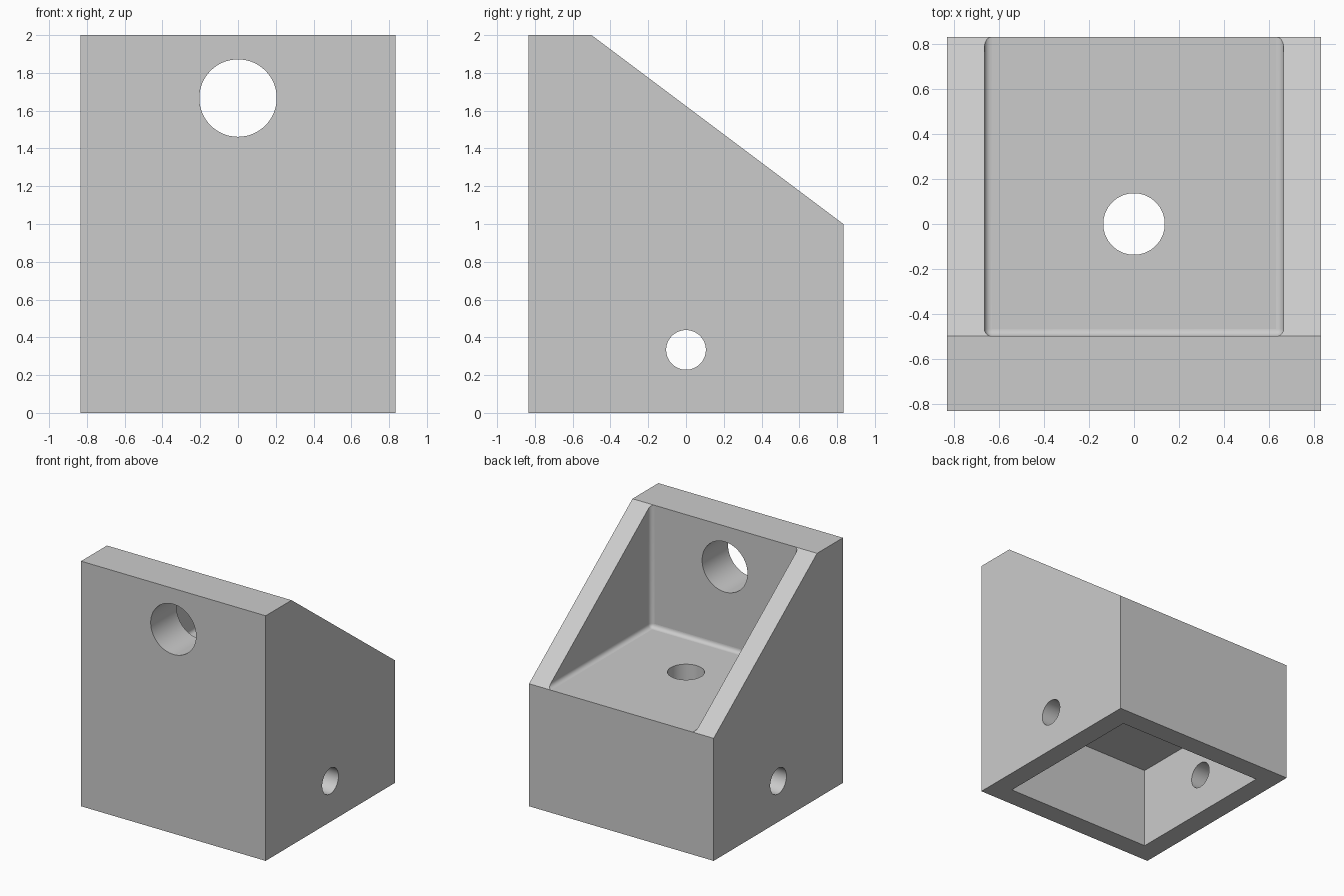
import bpy, bmesh, math
from mathutils import Matrix, Vector

if "Cube" in bpy.data.objects:
    bpy.data.objects.remove(bpy.data.objects["Cube"])

HALF = 5 / 6          # half width and depth of the block
WALL = 1 / 6          # thin wall thickness
INNER = HALF - WALL   # half width of the hollows


def make_object(name, bm):
    bmesh.ops.recalc_face_normals(bm, faces=bm.faces)
    mesh = bpy.data.meshes.new(name)
    bm.to_mesh(mesh)
    bm.free()
    obj = bpy.data.objects.new(name, mesh)
    bpy.context.scene.collection.objects.link(obj)
    return obj


def box(name, low, high, fillet=0):
    low, high = Vector(low), Vector(high)
    bm = bmesh.new()
    bmesh.ops.create_cube(bm, size=1)
    for v in bm.verts:
        v.co = (low + high) / 2 + v.co * (high - low)
    if fillet:
        bmesh.ops.bevel(bm, geom=bm.edges[:], offset=fillet, segments=6,
                        profile=0.5, affect='EDGES')
    return make_object(name, bm)


def drill(name, centre, radius, length, axis):
    turn = {'X': Matrix.Rotation(math.pi / 2, 4, 'Y'),
            'Y': Matrix.Rotation(math.pi / 2, 4, 'X'),
            'Z': Matrix.Identity(4)}[axis]
    bm = bmesh.new()
    bmesh.ops.create_cone(bm, cap_ends=True, segments=64, radius1=radius,
                          radius2=radius, depth=length,
                          matrix=Matrix.Translation(centre) @ turn)
    return make_object(name, bm)


# Solid block with a sloping back, extruded from its side profile
bm = bmesh.new()
profile = [(-HALF, 0), (HALF, 0), (HALF, 1), (-0.5, 2), (-HALF, 2)]
side = bm.faces.new([bm.verts.new((-HALF, y, z)) for y, z in profile])
swept = bmesh.ops.extrude_face_region(bm, geom=[side])["geom"]
bmesh.ops.translate(bm, vec=(2 * HALF, 0, 0),
                    verts=[g for g in swept if isinstance(g, bmesh.types.BMVert)])
bracket = make_object("corner_bracket", bm)

# Hollows and bolt holes
cutters = [
    box("upper_hollow_cutter", (-INNER, -0.5, 1), (INNER, 2, 3), fillet=0.033),
    box("lower_hollow_cutter", (-INNER, -INNER, -0.5), (INNER, INNER, 2 / 3)),
    drill("front_hole_cutter", (0, -INNER, 5 / 3), 0.205, 0.8, 'Y'),
    drill("floor_hole_cutter", (0, 0, 5 / 6), 0.137, 0.8, 'Z'),
    drill("side_hole_cutter", (0, 0, 1 / 3), 0.105, 3, 'X'),
]
bpy.context.view_layer.objects.active = bracket
bracket.select_set(True)
for cutter in cutters:
    mod = bracket.modifiers.new(cutter.name, 'BOOLEAN')
    mod.operation = 'DIFFERENCE'
    mod.solver = 'EXACT'
    mod.object = cutter
    bpy.ops.object.modifier_apply(modifier=mod.name)
for cutter in cutters:
    bpy.data.objects.remove(cutter)

# Smooth the narrow strips of holes and fillets, keep the large faces flat
bpy.ops.object.shade_smooth_by_angle(angle=math.radians(30))
for face in bracket.data.polygons:
    face.use_smooth = face.area < 0.05

# Plain grey finish
grey = bpy.data.materials.new("light_grey")
grey.use_nodes = True
grey.diffuse_color = (0.6, 0.6, 0.6, 1)
grey.node_tree.nodes["Principled BSDF"].inputs["Base Color"].default_value = (0.6, 0.6, 0.6, 1)
bracket.data.materials.clear()
bracket.data.materials.append(grey)
